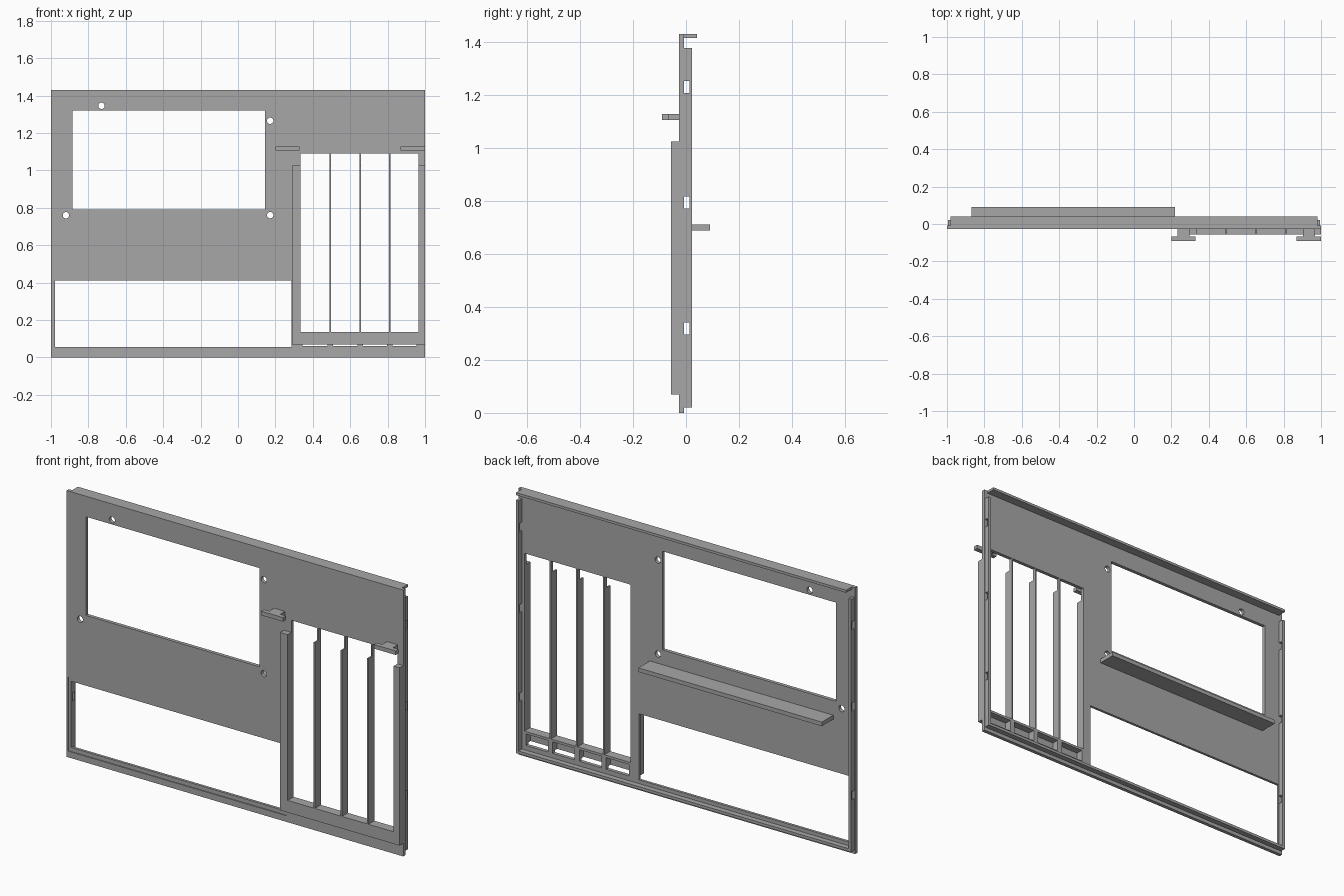
import bpy, bmesh
from mathutils import Matrix, Vector

cube = bpy.data.objects.get("Cube")
if cube:
    bpy.data.objects.remove(cube, do_unlink=True)

grey = bpy.data.materials.new("plain grey")
grey.use_nodes = True
grey.diffuse_color = (0.39, 0.39, 0.39, 1)
grey.node_tree.nodes["Principled BSDF"].inputs["Base Color"].default_value = grey.diffuse_color

BACK, FACE, RACK = -0.007, -0.026, -0.057   # depths of sheet back, sheet front, rack front
HEIGHT = 1.43


def add_box(bm, x, y, z):
    """Box given by its (low, high) range on each axis."""
    size = Vector((x[1] - x[0], y[1] - y[0], z[1] - z[0]))
    mid = Vector((sum(x), sum(y), sum(z))) / 2
    bmesh.ops.create_cube(bm, size=1, matrix=Matrix.Translation(mid) @ Matrix.Diagonal(size.to_4d()))


def finish(name, bm):
    mesh = bpy.data.meshes.new(name)
    bm.to_mesh(mesh)
    bm.free()
    mesh.materials.append(grey)
    obj = bpy.data.objects.new(name, mesh)
    bpy.context.collection.objects.link(obj)
    return obj


def boxes(name, *ranges):
    bm = bmesh.new()
    for r in ranges:
        add_box(bm, *r)
    return finish(name, bm)


def cut(obj, cutter):
    """Subtract the cutter, bake the result and discard the cutter."""
    cutter.hide_render = True
    mod = obj.modifiers.new("cut", 'BOOLEAN')
    mod.operation, mod.solver, mod.object = 'DIFFERENCE', 'EXACT', cutter
    bpy.context.view_layer.objects.active = obj
    bpy.ops.object.modifier_apply(modifier=mod.name)
    bpy.data.objects.remove(cutter, do_unlink=True)


# Vertical rack slots
slots = [(0.335, 0.489), (0.497, 0.649), (0.657, 0.807), (0.815, 0.965)]
through = (-0.2, 0.2)
pocket_z = (0.06, 0.122)

# Front sheet with window, lower opening, slots, pockets and round holes
panel = boxes("front_panel", ((-1, 1), (FACE, BACK), (0, HEIGHT)))
cut(panel, boxes("recess_cutter", ((-0.993, 0.305), (-0.1, FACE + 0.005), (0.033, 0.43))))

bm = bmesh.new()
add_box(bm, (-0.885, 0.145), through, (0.79, 1.32))
add_box(bm, (-0.978, 0.285), through, (0.055, 0.41))
for a, b in slots:
    add_box(bm, (a, b), through, (0.135, 1.09))
    add_box(bm, (a + 0.01, b - 0.01), through, pocket_z)
for x, z in [(-0.73, 1.345), (0.172, 1.265), (0.172, 0.76), (-0.92, 0.76)]:
    place = Matrix.Translation((x, 0, z)) @ Matrix.Rotation(1.5707963, 4, 'X')
    bmesh.ops.create_cone(bm, cap_ends=True, segments=24, radius1=0.017,
                          radius2=0.017, depth=0.4, matrix=place)
cut(panel, finish("opening_cutter", bm))

# Raised rack: bottom bar with rear pockets, side posts and thin dividers
bar = boxes("rack_bottom_bar", ((0.29, 1), (RACK, FACE), (0.07, 0.135)))
cut(bar, boxes("pocket_cutter", *[((a + 0.01, b - 0.01), (RACK + 0.012, 0.1), pocket_z)
                                  for a, b in slots]))
rise = (0.135, 1.025)
boxes("rack_posts", ((0.29, 0.335), (RACK, FACE), rise), ((0.965, 1), (RACK, FACE), rise))
boxes("rack_dividers", *[((left[1], right[0]), (RACK, FACE), rise)
                         for left, right in zip(slots, slots[1:])])

# T-shaped hooks above the rack
for side, x in (("right", 0.2), ("left", 0.87)):
    boxes(side + "_hook",
          ((x, x + 0.13), (-0.09, -0.066), (1.106, 1.128)),
          ((x + 0.033, x + 0.097), (-0.066, FACE), (1.106, 1.128)))

# Slotted flanges along both sides
for side, s in (("left", 1), ("right", -1)):
    x = tuple(sorted((s * 0.98, s * 0.995)))
    flange = boxes(side + "_flange", (x, (BACK, 0.022), (0.02, 1.378)))
    cut(flange, boxes("slot_cutter", *[((s - 0.1, s + 0.1), (-0.012, 0.013), (z, z + 0.045))
                                       for z in (0.296, 0.772, 1.208)]))

# Rear lips and shelf
boxes("top_lip", ((-0.98, 0.98), (BACK, 0.041), (1.416, HEIGHT)))
boxes("bottom_lip", ((-0.98, 0.98), (BACK, 0.022), (0.02, 0.035)))
boxes("rear_shelf", ((-0.87, 0.22), (BACK, 0.09), (0.689, 0.711)))
